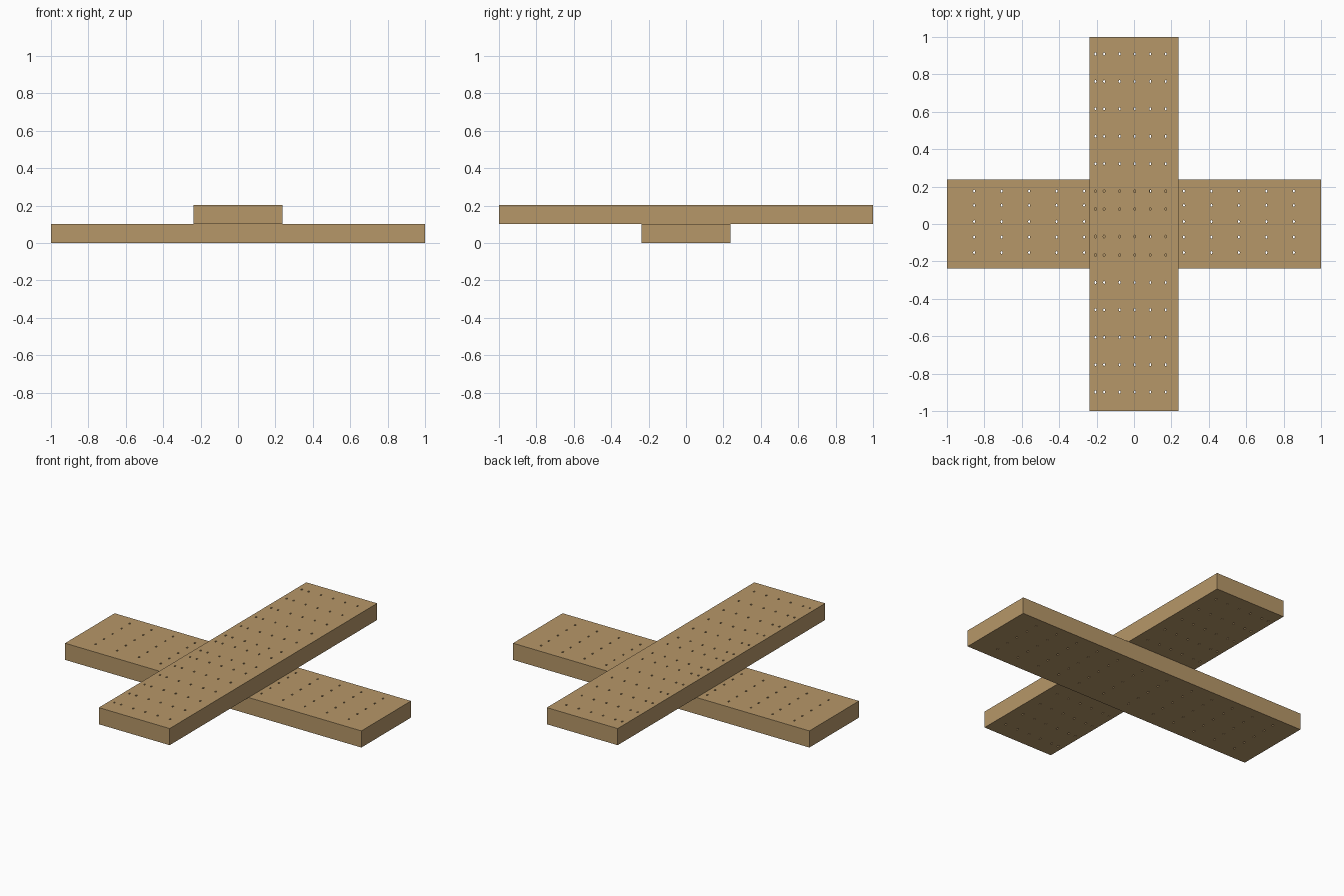
import bpy, bmesh
from mathutils import Matrix

if "Cube" in bpy.data.objects:
    bpy.data.objects.remove(bpy.data.objects["Cube"])

wood = bpy.data.materials.new("wood")
wood.diffuse_color = (0.47, 0.31, 0.14, 1)
wood.use_nodes = True
wood.node_tree.nodes["Principled BSDF"].inputs["Base Color"].default_value = wood.diffuse_color

T = 0.1015   # plank thickness
W = 0.478    # plank width


def make_object(name, bm):
    mesh = bpy.data.meshes.new(name)
    bm.to_mesh(mesh)
    bm.free()
    obj = bpy.data.objects.new(name, mesh)
    bpy.context.collection.objects.link(obj)
    return obj


def plank(name, size, z, holes):
    # solid board
    bm = bmesh.new()
    bmesh.ops.create_cube(bm, size=1, matrix=Matrix.Translation((0, 0, z))
                          @ Matrix.Diagonal((*size, 1)))
    board = make_object(name, bm)
    board.data.materials.append(wood)

    # small slightly oval drill holes
    bm = bmesh.new()
    for x, y in holes:
        bmesh.ops.create_cone(bm, cap_ends=True, segments=8, radius1=1, radius2=1,
                              depth=1, matrix=Matrix.Translation((x, y, z))
                              @ Matrix.Diagonal((0.005, 0.008, T * 1.5, 1)))
    cutter = make_object(name + "_hole_cutter", bm)
    cutter.data.materials.append(wood)
    mod = board.modifiers.new("holes", 'BOOLEAN')
    mod.operation = 'DIFFERENCE'
    mod.solver = 'EXACT'
    mod.object = cutter

    # apply the cut and drop the cutter
    bpy.context.view_layer.objects.active = board
    bpy.ops.object.modifier_apply(modifier=mod.name)
    bpy.data.objects.remove(cutter)


# lower plank, running left to right
side = [0.267 + 0.147 * i for i in range(5)]
lower_x = [-x for x in side] + [-0.09, 0.09] + side
lower_y = [0.176, 0.1, 0.013, -0.07, -0.153]
plank("lower_plank", (2, W, T), T / 2, [(x, y) for x in lower_x for y in lower_y])

# upper plank, running front to back
upper_x = [-0.206, -0.16, -0.077, 0.004, 0.087, 0.17]
upper_y = ([0.909 - 0.1467 * i for i in range(6)] + [0.08, -0.067]
           + [-0.166 - 0.1465 * i for i in range(6)])
plank("upper_plank", (W, 2, T), T * 1.5, [(x, y) for x in upper_x for y in upper_y])
